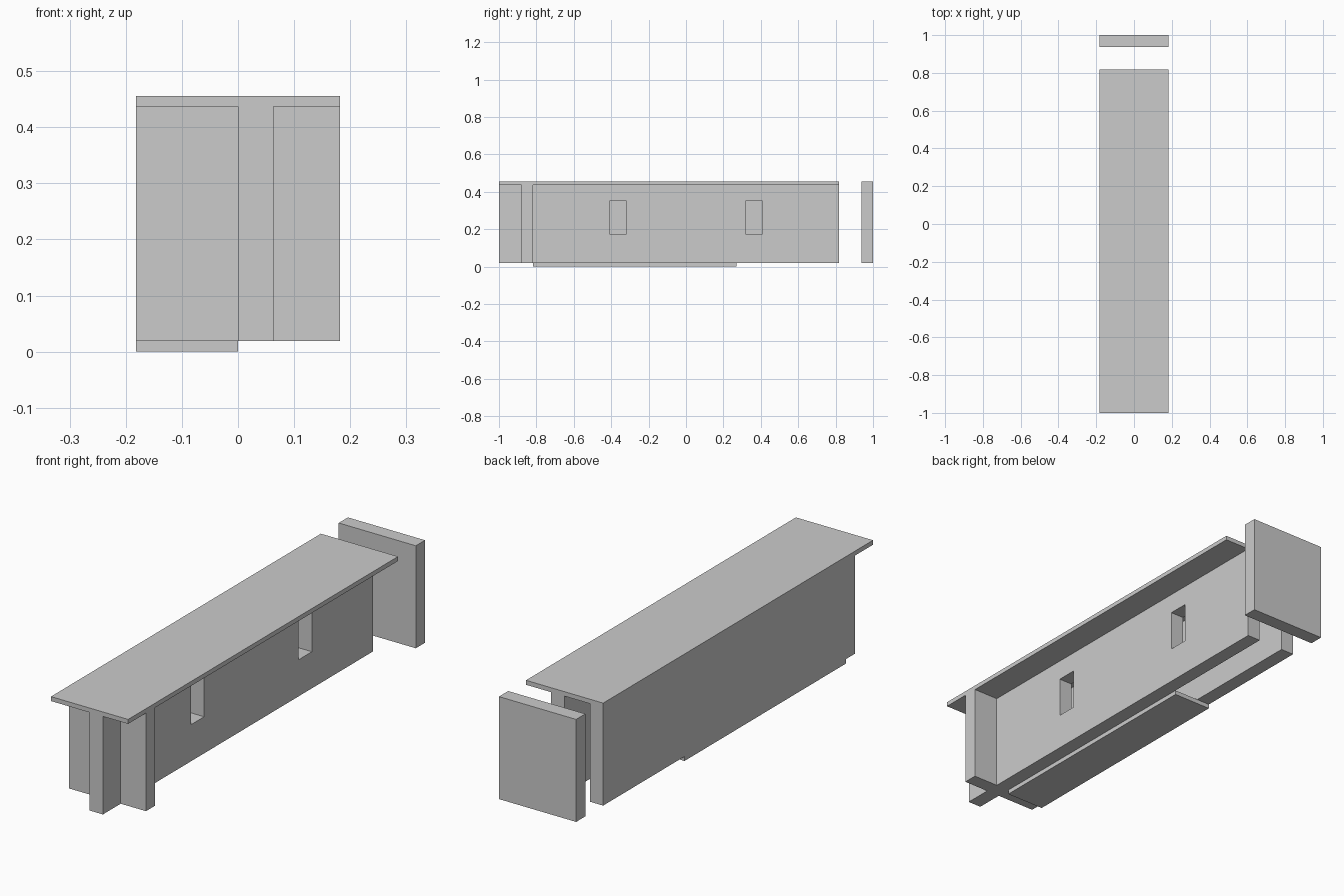
import bpy, bmesh

if "Cube" in bpy.data.objects:
    bpy.data.objects.remove(bpy.data.objects["Cube"])

W = 0.182               # half width
Z0, Z1, Z2 = 0.019, 0.437, 0.456
T = 0.063               # wall thickness
Y = 0.818               # room end


def prism(name, outline, z0, z1):
    """Extrude a plan outline between two heights."""
    bm = bmesh.new()
    face = bm.faces.new([bm.verts.new((x, y, z0)) for x, y in outline])
    ext = bmesh.ops.extrude_face_region(bm, geom=[face])
    verts = [g for g in ext["geom"] if isinstance(g, bmesh.types.BMVert)]
    bmesh.ops.translate(bm, vec=(0, 0, z1 - z0), verts=verts)
    bmesh.ops.recalc_face_normals(bm, faces=bm.faces)
    mesh = bpy.data.meshes.new(name)
    bm.to_mesh(mesh)
    bm.free()
    obj = bpy.data.objects.new(name, mesh)
    bpy.context.collection.objects.link(obj)
    return obj


def box(name, x0, x1, y0, y1, z0, z1):
    return prism(name, [(x0, y0), (x1, y0), (x1, y1), (x0, y1)], z0, z1)


# Walls: long spine, crossing partition and outer side wall in one plan
walls = prism("walls", [
    (0, -1), (T, -1), (T, -0.88), (W, -0.88), (W, -Y), (T, -Y), (T, Y), (0, Y),
    (0, -Y), (T - W, -Y), (T - W, Y), (-W, Y), (-W, -0.88), (0, -0.88)], Z0, Z1)

# Two window openings through the spine
for y in (-0.363, 0.363):
    cutter = box("window_cutter", -0.04, T + 0.04, y - 0.045, y + 0.045, 0.175, 0.35)
    cutter.hide_render = True
    mod = walls.modifiers.new("window", "BOOLEAN")
    mod.operation = "DIFFERENCE"
    mod.solver = "EXACT"
    mod.object = cutter
    bpy.context.view_layer.objects.active = walls
    bpy.ops.object.modifier_apply(modifier=mod.name)
    bpy.data.objects.remove(cutter)

# Flat roof, partial floor and free-standing end wall
box("roof", -W, W, -1, Y, Z1, Z2)
box("floor", -W, 0, -Y, 0.27, 0, Z0)
box("end_wall", -W, W, 0.938, 1, Z0, Z2)
